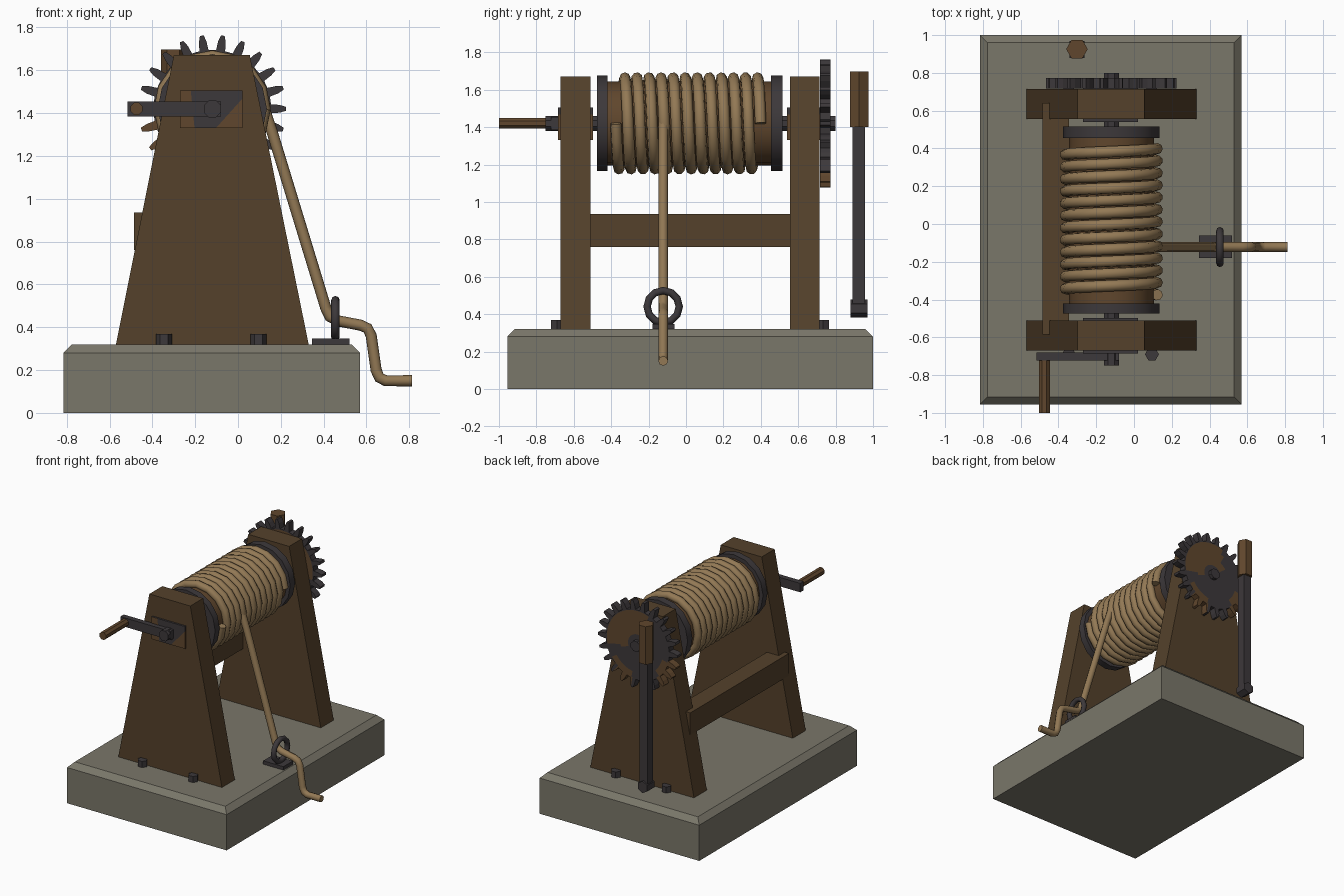
import bpy, bmesh, math
from mathutils import Vector

if "Cube" in bpy.data.objects:
    bpy.data.objects.remove(bpy.data.objects["Cube"])


def material(name, rgb):
    m = bpy.data.materials.new(name)
    m.diffuse_color = (*rgb, 1)
    m.use_nodes = True
    m.node_tree.nodes["Principled BSDF"].inputs["Base Color"].default_value = m.diffuse_color
    return m


STONE = material("stone", (0.195, 0.184, 0.144))
WOOD = material("dark_wood", (0.089, 0.053, 0.024))
BROWN = material("brown_wood", (0.117, 0.062, 0.026))
IRON = material("dark_iron", (0.046, 0.040, 0.043))
ROPE = material("rope", (0.290, 0.190, 0.090))
AX, AZ = -0.12, 1.42  # axle centre


def finish(name, bm, mats, smooth=False):
    bmesh.ops.recalc_face_normals(bm, faces=bm.faces)
    me = bpy.data.meshes.new(name)
    bm.to_mesh(me)
    bm.free()
    for m in mats:
        me.materials.append(m)
    ob = bpy.data.objects.new(name, me)
    bpy.context.collection.objects.link(ob)
    if smooth:
        bpy.ops.object.select_all(action='DESELECT')
        ob.select_set(True)
        bpy.context.view_layer.objects.active = ob
        bpy.ops.object.shade_smooth_by_angle(angle=math.radians(35))
    return ob


def prism(name, axis, pts, lo, hi, mat, smooth=False):
    """Extrude a 2D outline along the y or z axis."""
    bm = bmesh.new()
    place = {'y': lambda a, b, d: (a, d, b), 'z': lambda a, b, d: (a, b, d)}[axis]
    rings = [[bm.verts.new(place(a, b, d)) for a, b in pts] for d in (lo, hi)]
    n = len(pts)
    for r in rings:
        bm.faces.new(r)
    for i in range(n):
        j = (i + 1) % n
        bm.faces.new((rings[0][i], rings[0][j], rings[1][j], rings[1][i]))
    return finish(name, bm, [mat], smooth)


def box(name, x0, x1, y0, y1, z0, z1, mat):
    return prism(name, 'z', [(x0, y0), (x1, y0), (x1, y1), (x0, y1)], z0, z1, mat)


def rod(name, axis, a, b, r, n, lo, hi, mat, smooth=False, turn=0.0):
    pts = [(a + r * math.cos(math.tau * (i + turn) / n),
            b + r * math.sin(math.tau * (i + turn) / n)) for i in range(n)]
    return prism(name, axis, pts, lo, hi, mat, smooth)


def tube(name, pts, r, mat, cyclic=False):
    cu = bpy.data.curves.new(name, 'CURVE')
    cu.dimensions = '3D'
    cu.bevel_depth = r
    cu.bevel_resolution = 2
    cu.use_fill_caps = True
    sp = cu.splines.new('POLY')
    sp.points.add(len(pts) - 1)
    for p, co in zip(sp.points, pts):
        p.co = (*co, 1)
    sp.use_cyclic_u = cyclic
    sp.use_smooth = True
    cu.materials.append(mat)
    ob = bpy.data.objects.new(name, cu)
    bpy.context.collection.objects.link(ob)
    bpy.ops.object.select_all(action='DESELECT')
    ob.select_set(True)
    bpy.context.view_layer.objects.active = ob
    bpy.ops.object.convert(target='MESH')


# stone base with chamfered top edge
base = box("base", -0.815, 0.57, -0.955, 1.0, 0, 0.32, STONE)
bm = bmesh.new()
bm.from_mesh(base.data)
top = [e for e in bm.edges if all(v.co.z > 0.3 for v in e.verts)]
bmesh.ops.bevel(bm, geom=top, offset=0.04, segments=1, affect='EDGES')
bm.to_mesh(base.data)
bm.free()

# tapered end supports, bearing blocks and foot bolts
frame = [(-0.57, 0.32), (0.33, 0.32), (0.055, 1.67), (-0.30, 1.67)]
for side, y0, y1, bolt_y in (("front", -0.67, -0.51, -0.69), ("rear", 0.555, 0.715, 0.732)):
    prism(side + "_support", 'y', frame, y0, y1, WOOD)
    b = box(side + "_bearing", -0.27, 0.02, y0 - 0.015, y1 + 0.013, 1.33, 1.505, IRON)
    # rusty patch on the lower part of the bearing plate
    bm = bmesh.new()
    bm.from_mesh(b.data)
    for co, no in (((-0.04, 0, 1.40), (1, 0, -0.9)), ((-0.21, 0, 1.40), (1, 0, 0.1))):
        bmesh.ops.bisect_plane(bm, geom=bm.verts[:] + bm.edges[:] + bm.faces[:],
                               plane_co=co, plane_no=no)
    for f in bm.faces:
        c = f.calc_center_median()
        if (c.x + 0.04) - 0.9 * (c.z - 1.40) > 0 or (c.x < -0.21 and c.z < 1.45):
            f.material_index = 1
    bm.to_mesh(b.data)
    bm.free()
    b.data.materials.append(BROWN)
    for x in (-0.345, 0.095):
        rod(side + "_bolt", 'z', x, bolt_y, 0.037, 6, 0.31, 0.368, IRON)

box("cross_beam", -0.485, -0.345, -0.585, 0.64, 0.76, 0.935, WOOD)

# axle, drum and flanges
rod("axle", 'y', AX, AZ, 0.043, 8, -0.75, 0.80, IRON, turn=0.5)
rod("drum", 'y', AX, AZ, 0.225, 16, -0.43, 0.47, BROWN, True)
rod("front_flange", 'y', AX, AZ, 0.255, 16, -0.475, -0.42, IRON, True)
rod("rear_flange", 'y', AX, AZ, 0.255, 16, 0.455, 0.515, IRON, True)

# wound rope
coil, turns, steps = [], 12, 16
for i in range(turns * steps + 1):
    t = i / steps
    a = -math.tau * t
    coil.append((AX + 0.243 * math.cos(a), -0.375 + 0.0645 * t, AZ + 0.243 * math.sin(a)))
tube("rope_coil", coil, 0.030, ROPE)

# loose rope end
path = [(0.123, 1.42), (0.16, 1.31), (0.41, 0.49), (0.428, 0.45), (0.465, 0.43),
        (0.57, 0.41), (0.605, 0.395), (0.622, 0.36), (0.645, 0.20), (0.66, 0.165),
        (0.69, 0.15), (0.812, 0.15)]
tube("rope_tail", [(x, -0.122, z) for x, z in path], 0.026, ROPE)

# guide ring on its plate
box("ring_plate", 0.345, 0.52, -0.18, -0.062, 0.31, 0.347, IRON)
ring = [(0.455, -0.122 + 0.086 * math.cos(math.tau * i / 12),
         0.44 + 0.086 * math.sin(math.tau * i / 12)) for i in range(12)]
tube("guide_ring", ring, 0.020, IRON, True)

# crank
box("crank_arm", -0.515, -0.08, -0.722, -0.68, 1.385, 1.455, IRON)
rod("crank_grip", 'y', -0.474, AZ, 0.031, 8, -1.0, -0.715, BROWN, True, 0.5)

# gear wheel with rusty patches
TEETH, ROOT = 22, 0.275
tooth = [(-0.27, ROOT), (-0.20, 0.315), (-0.09, 0.345),
         (0.09, 0.345), (0.20, 0.315), (0.27, ROOT)]
outline = [(math.tau * (k + f) / TEETH, r) for k in range(TEETH) for f, r in tooth]
n = len(outline)
bm = bmesh.new()
sheets = []
for y in (0.717, 0.772):
    rings = []
    for frac in (0.3, 0.55, 0.8, 0.97, None):
        rings.append([bm.verts.new((AX + (r if frac is None else ROOT * frac) * math.cos(a), y,
                                    AZ + (r if frac is None else ROOT * frac) * math.sin(a)))
                      for a, r in outline])
    bm.faces.new(rings[0])
    for inner, outer in zip(rings, rings[1:]):
        for i in range(n):
            j = (i + 1) % n
            bm.faces.new((inner[i], inner[j], outer[j], outer[i]))
    sheets.append(rings[-1])
for i in range(n):
    j = (i + 1) % n
    bm.faces.new((sheets[0][i], sheets[0][j], sheets[1][j], sheets[1][i]))
for f in bm.faces:
    c = f.calc_center_median() - Vector((AX, 0, AZ))
    r = math.hypot(c.x, c.z)
    web = r < 0.25 and c.x > -0.09 and c.z > -0.04 and r > 0.01
    rim = r > 0.2 and c.z < -0.06 and (c.x < -0.17 or 0.05 < c.x < 0.2)
    f.material_index = 1 if web or rim else 0
finish("gear_wheel", bm, [IRON, BROWN])

# upright brake lever behind the gear
box("lever_bar", -0.337, -0.267, 0.89, 0.957, 0.43, 1.45, IRON)
rod("lever_grip", 'z', -0.302, 0.926, 0.057, 6, 1.40, 1.697, BROWN)
rod("lever_pivot", 'y', -0.302, 0.43, 0.047, 6, 0.88, 0.97, IRON, turn=0.5)
